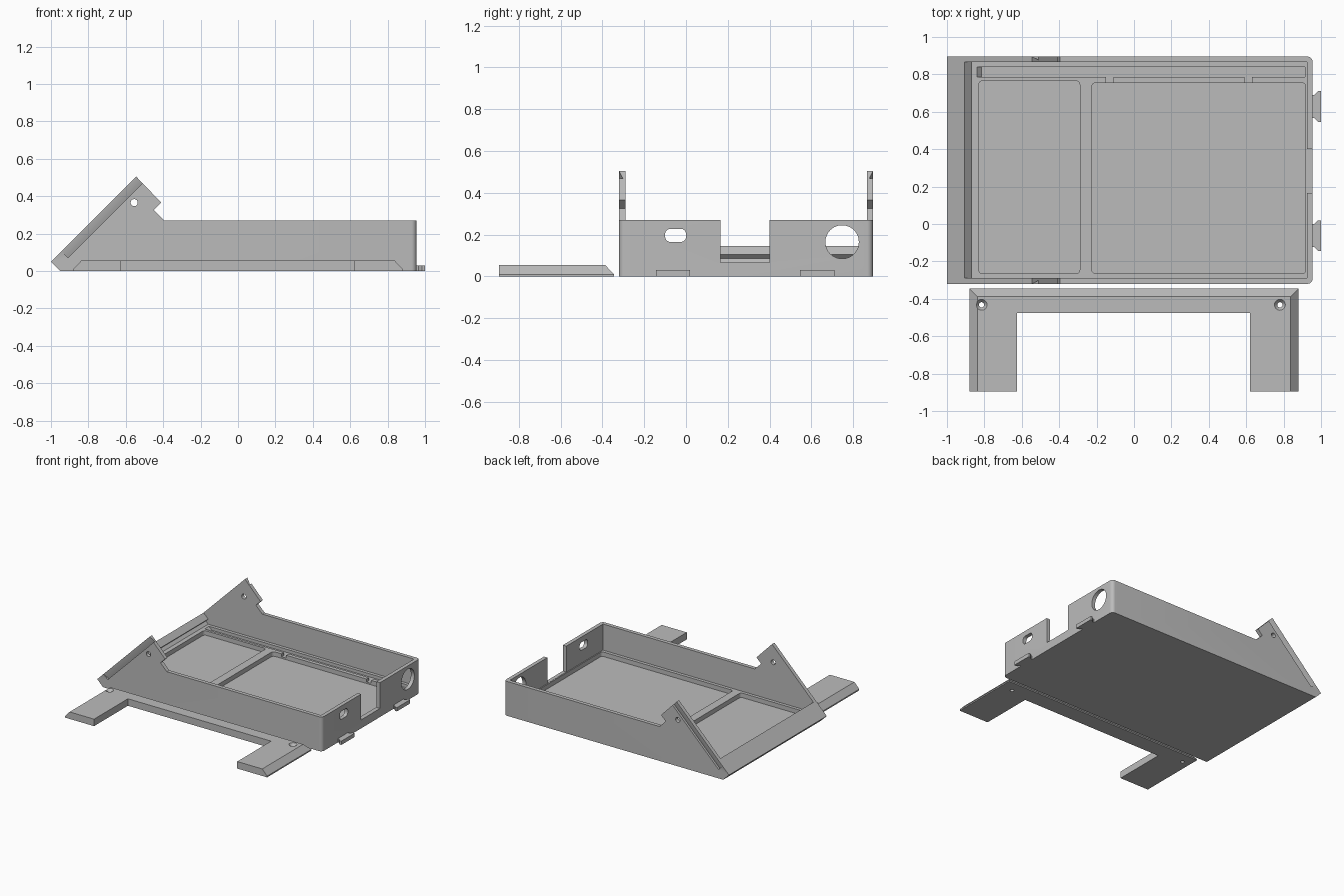
import bpy, bmesh, math
from mathutils import Vector

cube = bpy.data.objects.get("Cube")
if cube:
    bpy.data.objects.remove(cube, do_unlink=True)

grey = bpy.data.materials.new("plain_grey")
grey.use_nodes = True
colour = (0.5, 0.5, 0.5, 1)
grey.diffuse_color = colour
grey.node_tree.nodes["Principled BSDF"].inputs["Base Color"].default_value = colour


def loft(name, rings):
    """Closed solid through rings of equal point count."""
    bm = bmesh.new()
    loops = [[bm.verts.new(p) for p in ring] for ring in rings]
    n = len(loops[0])
    for a, b in zip(loops, loops[1:]):
        for i in range(n):
            j = (i + 1) % n
            bm.faces.new((a[i], a[j], b[j], b[i]))
    bm.faces.new(loops[0])
    bm.faces.new(loops[-1])
    bmesh.ops.recalc_face_normals(bm, faces=bm.faces)
    mesh = bpy.data.meshes.new(name)
    bm.to_mesh(mesh)
    bm.free()
    mesh.materials.append(grey)
    obj = bpy.data.objects.new(name, mesh)
    bpy.context.collection.objects.link(obj)
    return obj


def prism(name, pts, axis, lo, hi):
    """Extrude a 2D outline along x, y or z."""
    place = {"x": lambda p, t: (t, p[0], p[1]),
             "y": lambda p, t: (p[0], t, p[1]),
             "z": lambda p, t: (p[0], p[1], t)}[axis]
    return loft(name, [[place(p, t) for p in pts] for t in (lo, hi)])


def circle(cx, cy, r, n=32):
    return [(cx + r * math.cos(math.tau * i / n), cy + r * math.sin(math.tau * i / n))
            for i in range(n)]


def rounded(x0, x1, y0, y1, r=0.02, n=5):
    pts = []
    centres = ((x1 - r, y1 - r), (x0 + r, y1 - r), (x0 + r, y0 + r), (x1 - r, y0 + r))
    for k, (cx, cy) in enumerate(centres):
        for i in range(n + 1):
            a = (k + i / n) * math.pi / 2
            pts.append((cx + r * math.cos(a), cy + r * math.sin(a)))
    return pts


def rect(x0, x1, y0, y1):
    return [(x0, y0), (x1, y0), (x1, y1), (x0, y1)]


def cut(obj, cutters):
    """Subtract the cutters, bake the result and remove them."""
    for c in cutters:
        c.hide_render = True
        mod = obj.modifiers.new("cut", "BOOLEAN")
        mod.operation, mod.solver, mod.object = "DIFFERENCE", "EXACT", c
    bpy.context.view_layer.update()
    graph = bpy.context.evaluated_depsgraph_get()
    mesh = bpy.data.meshes.new_from_object(obj.evaluated_get(graph))
    obj.modifiers.clear()
    obj.data = mesh
    for c in cutters:
        bpy.data.objects.remove(c, do_unlink=True)


def smooth(obj):
    bpy.ops.object.select_all(action="DESELECT")
    obj.select_set(True)
    bpy.context.view_layer.objects.active = obj
    bpy.ops.object.shade_smooth_by_angle(angle=math.radians(30))


FRONT, BACK, WALL = -0.32, 0.895, 0.03
FLOOR, POCKET = 0.065, 0.03

# Tray outline with raised sloping cheeks
tray = prism("tray", [(-0.95, 0), (0.955, 0), (0.955, 0.27), (-0.395, 0.27),
                      (-0.45, 0.325), (-0.41, 0.365), (-0.545, 0.505), (-1, 0.05)],
             "y", FRONT, BACK)
bm = bmesh.new()
bm.from_mesh(tray.data)
corners = [e for e in bm.edges if all(v.co.x > 0.95 for v in e.verts)
           and abs(e.verts[0].co.y - e.verts[1].co.y) < 0.01]
bmesh.ops.bevel(bm, geom=corners, offset=0.028, segments=6, profile=0.5, affect="EDGES")
bm.to_mesh(tray.data)
bm.free()

# Main cavity, leaving the undercut lip on the sloping end
cutters = [prism("cavity", [(-0.865, FLOOR), (0.925, FLOOR), (0.925, 0.6), (-1.1, 0.6),
                            (-1.1, 0.34), (-0.865, 0.105), (-0.885, 0.085)],
                 "y", FRONT + WALL, BACK - WALL)]

# Floor pockets, cable channel and the passages joining them
cutters += [
    prism("small_pocket", rounded(-0.83, -0.29, -0.265, 0.765), "z", POCKET, 0.1),
    prism("large_pocket", rounded(-0.225, 0.918, -0.265, 0.755), "z", POCKET, 0.1),
    prism("channel", [(-0.85, 0.075), (-0.815, 0.04), (0.915, 0.04), (0.915, 0.075)],
          "y", 0.785, 0.84)]
for x in (-0.13, 0.61):
    cutters.append(prism("passage", rect(x - 0.02, x + 0.02, 0.745, 0.795), "z", 0.042, 0.1))

# End wall openings and cheek screw hole
cutters += [
    prism("wall_notch", rect(0.165, 0.40, FLOOR + 0.002, 0.4), "x", 0.9, 1.1),
    prism("round_port", circle(0.747, 0.165, 0.08, 48), "x", 0.9, 1.1),
    prism("slot_port", rounded(-0.10, 0.0, 0.165, 0.228, 0.025), "x", 0.9, 1.1),
    prism("cheek_hole", circle(-0.555, 0.365, 0.019, 24), "y", -0.6, 1.2)]

# Undercut grooves along the outer faces of both cheeks
along, inward = Vector((1, 0, 1)).normalized(), Vector((1, 0, -1)).normalized()
start = Vector((-1, 0, 0.05))
for y, s in ((FRONT, 1), (BACK, -1)):
    section = ((0.002, 0), (0.05, 0.018), (0.05, -0.01), (0.002, -0.01))
    cutters.append(loft("groove", [[start + along * u + inward * d + Vector((0, y + s * t, 0))
                                    for d, t in section] for u in (0.078, 0.72)]))
cut(tray, cutters)
smooth(tray)

# Flared locking tabs on the end wall
for label, y in (("front", -0.062), ("back", 0.628)):
    half = [(0.95, 0.062), (0.965, 0.062), (0.985, 0.082), (1.0, 0.082)]
    outline = [(x, y - w) for x, w in half] + [(x, y + w) for x, w in reversed(half)]
    prism(label + "_locking_tab", outline, "z", 0, 0.03)


# Loose U-shaped bezel with chamfered outer edges
def u_ring(inset, z):
    x, top, low = 0.88 - inset, -0.345 - inset, -0.895
    return [(-x, low, z), (-0.625, low, z), (-0.625, -0.475, z), (0.62, -0.475, z),
            (0.62, low, z), (x, low, z), (x, top, z), (-x, top, z)]


bezel = loft("bezel", [u_ring(0, 0), u_ring(0, 0.01), u_ring(0.042, 0.055)])
holes = []
for x in (-0.815, 0.78):
    levels = ((-0.01, 0.014), (0.035, 0.014), (0.056, 0.03), (0.07, 0.03))
    holes.append(loft("screw_hole", [[(px, py, z) for px, py in circle(x, -0.432, r, 24)]
                                     for z, r in levels]))
cut(bezel, holes)
smooth(bezel)
